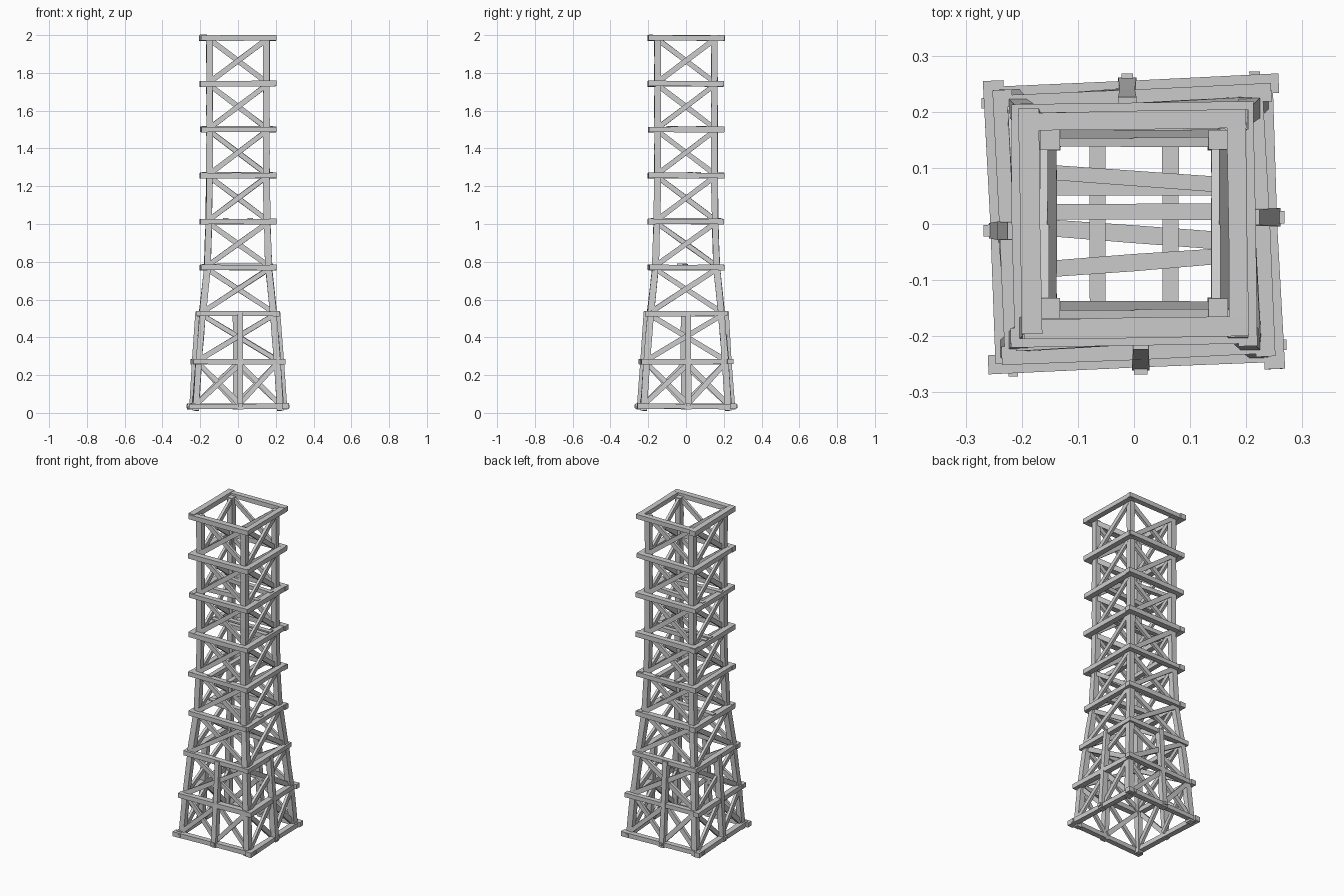
import bpy, bmesh, random
from mathutils import Vector, Matrix
from math import pi

if "Cube" in bpy.data.objects:
    bpy.data.objects.remove(bpy.data.objects["Cube"])

random.seed(4)
parts = {}


def jit(s):
    return random.uniform(-s, s)


# A hand-hewn timber: box from a to b, 'w' along the outward normal, 'h' across it
def beam(part, a, b, w, h, normal, turn=0):
    bm = parts.setdefault(part, bmesh.new())
    a, b = Vector(a), Vector(b)
    d = (b - a).normalized()
    n = Vector(normal)
    n = (n - d * n.dot(d)).normalized()
    s = d.cross(n)
    rot = Matrix.Rotation(turn * pi / 2, 3, 'Z')
    rings = []
    for p in (a, (a + b) / 2, b):
        k = 1 + jit(0.1)
        rings.append([bm.verts.new(rot @ (p + n * (i * w * k / 2) + s * (j * h * k / 2)))
                      for i, j in ((-1, -1), (1, -1), (1, 1), (-1, 1))])
    for r, q in zip(rings, rings[1:]):
        for i in range(4):
            bm.faces.new((r[i], r[(i + 1) % 4], q[(i + 1) % 4], q[i]))
    bm.faces.new(rings[0][::-1])
    bm.faces.new(rings[-1])


# Ring heights, leg offsets and ring-beam offsets per level
Z = [0.035, 0.27, 0.525, 0.77, 1.013, 1.257, 1.5, 1.743, 1.985]
LEG = [0.224, 0.208, 0.187, 0.162, 0.154, 0.15, 0.15, 0.15, 0.15]
RING = [0.24, 0.224, 0.2, 0.183, 0.183, 0.183, 0.183, 0.183, 0.185]
OUT = (0, -1, 0)

for t in range(4):
    # Corner legs, one timber per bay
    for i in range(8):
        z0 = 0.012 if i == 0 else Z[i]
        beam("corner_legs", (-LEG[i], -LEG[i], z0), (-LEG[i + 1], -LEG[i + 1], Z[i + 1]),
             0.034, 0.034, OUT, t)

    # Ring beams, lapped like a pinwheel at the corners
    for i, (z, r) in enumerate(zip(Z, RING)):
        skew = 0.011 if i < 2 else 0.003
        e = r + 0.016
        beam("ring_beams", (-e - jit(0.005), -r - skew, z + jit(0.002)),
             (e - 0.002 + jit(0.005), -r + skew, z + jit(0.002)), 0.034, 0.028, OUT, t)

    # Middle post of the flared base
    beam("base_posts", (0.012, -0.243, 0.018), (0.012, -0.208, 0.535), 0.034, 0.03, OUT, t)

    # Cross braces: two small crosses in the lowest bay, one cross in each other bay
    for i in range(8):
        zl, zh = Z[i] + 0.012, Z[i + 1] - 0.012
        x0, x1 = LEG[i] - 0.005, LEG[i + 1] - 0.005
        y0, y1 = -LEG[i] - 0.004, -LEG[i + 1] - 0.004
        spans = [(-x0, 0.01, -x1, 0.01), (0.01, x0, 0.01, x1)] if i == 0 else [(-x0, x0, -x1, x1)]
        for l0, r0, l1, r1 in spans:
            beam("cross_braces", (l0, y0 - 0.006, zl), (r1, y1 - 0.006, zh), 0.016, 0.027, OUT, t)
            beam("cross_braces", (r0, y0 + 0.008, zl), (l1, y1 + 0.008, zh), 0.016, 0.027, OUT, t)

    # Pegs at the base corners and post feet
    beam("base_pegs", (-0.215, -0.235, 0.035), (-0.215, -0.272, 0.035), 0.018, 0.018, (0, 0, 1), t)
    beam("base_pegs", (0.012, -0.235, 0.04), (0.012, -0.268, 0.04), 0.018, 0.022, (0, 0, 1), t)

# Floor joists inside the shaft: (level, offset at start, offset at end, runs along x)
for i, p, q, along in ((6, -0.083, -0.055, 1), (6, 0.095, 0.068, 1), (5, 0.065, 0.065, 1),
                       (5, 0.022, 0.022, 1), (3, -0.004, -0.032, 1),
                       (4, -0.065, -0.065, 0), (4, 0.065, 0.065, 0)):
    z = Z[i] + 0.006
    a, b = ((-0.19, p, z), (0.185, q, z)) if along else ((p, -0.185, z), (q, 0.185, z))
    beam("floor_joists", a, b, 0.026, 0.029, (0, 0, 1))

# Turn each part into an object
for name, bm in parts.items():
    bmesh.ops.recalc_face_normals(bm, faces=bm.faces)
    me = bpy.data.meshes.new(name)
    bm.to_mesh(me)
    bm.free()
    bpy.context.collection.objects.link(bpy.data.objects.new(name, me))
